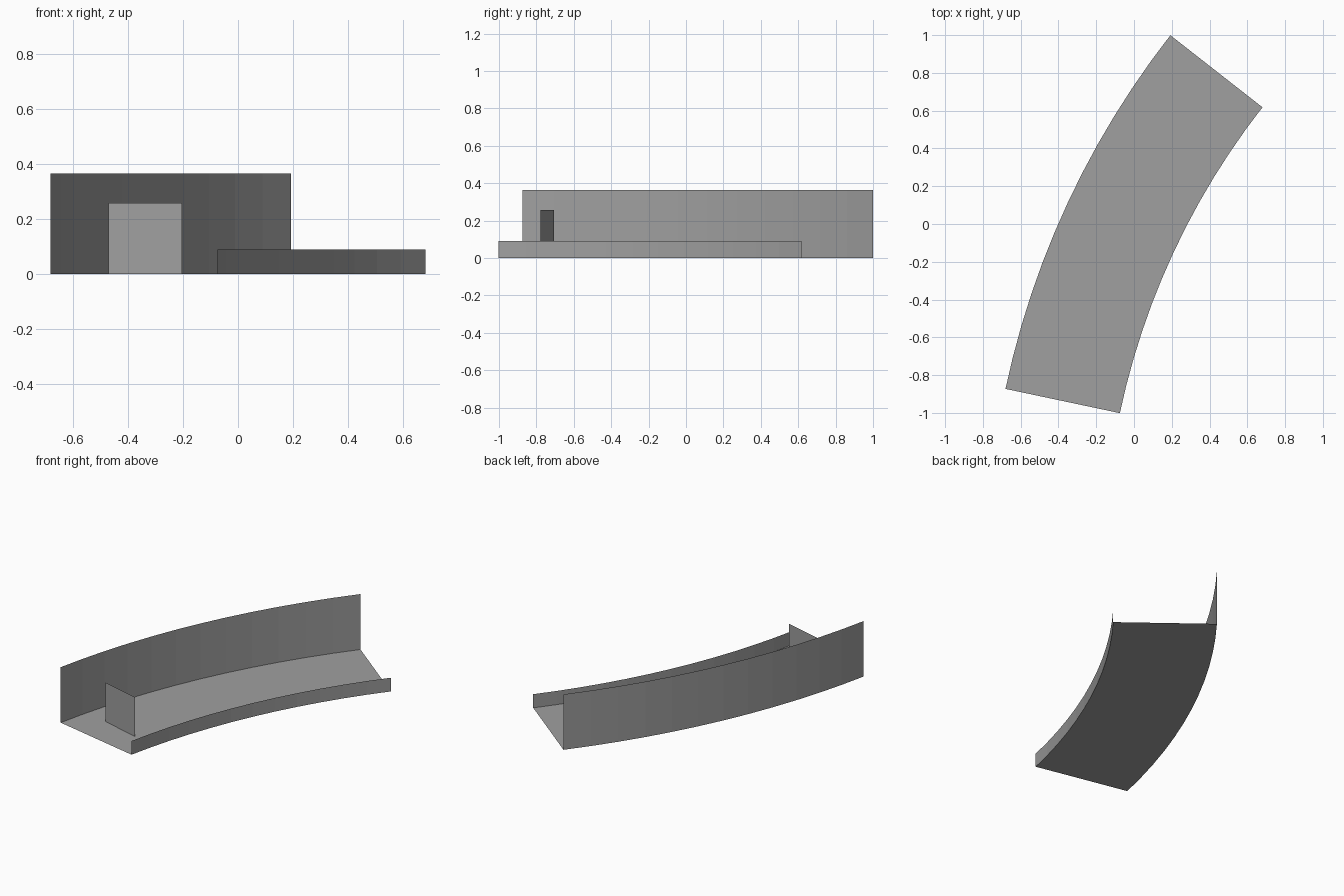
import bpy, math

if "Cube" in bpy.data.objects:
    bpy.data.objects.remove(bpy.data.objects["Cube"])

CX, CY = 3.801, -1.823          # centre of the bend
R_OUT, R_IN = 4.581, 3.962
A0, A1 = math.radians(11.97), math.radians(38.03)
SEGMENTS = 12


def arc(radius, z):
    pts = []
    for i in range(SEGMENTS + 1):
        a = A0 + (A1 - A0) * i / SEGMENTS
        pts.append((CX - radius * math.cos(a), CY + radius * math.sin(a), z))
    return pts


def strip(name, first, second):
    """Quad strip between two equally long rows of points."""
    n = len(first)
    faces = [(i, n + i, n + i + 1, i + 1) for i in range(n - 1)]
    mesh = bpy.data.meshes.new(name)
    mesh.from_pydata(first + second, [], faces)
    mesh.update()
    obj = bpy.data.objects.new(name, mesh)
    bpy.context.collection.objects.link(obj)
    return obj


# Curved floor, tall outer wall and low inner kerb
parts = [
    strip("floor", arc(R_OUT, 0), arc(R_IN, 0)),
    strip("outer_wall", arc(R_OUT, 0.365), arc(R_OUT, 0)),
    strip("inner_kerb", arc(R_IN, 0), arc(R_IN, 0.09)),
]

# Upright panel standing near the front end
p, q = (-0.470, -0.707), (-0.203, -0.779)
parts.append(strip("front_panel", [(*p, 0.258), (*q, 0.258)], [(*p, 0), (*q, 0)]))

# Mid-grey finish
grey = bpy.data.materials.new("mid_grey")
grey.diffuse_color = (0.35, 0.35, 0.35, 1)
grey.use_nodes = True
grey.node_tree.nodes["Principled BSDF"].inputs["Base Color"].default_value = grey.diffuse_color
for obj in parts:
    obj.data.materials.append(grey)
